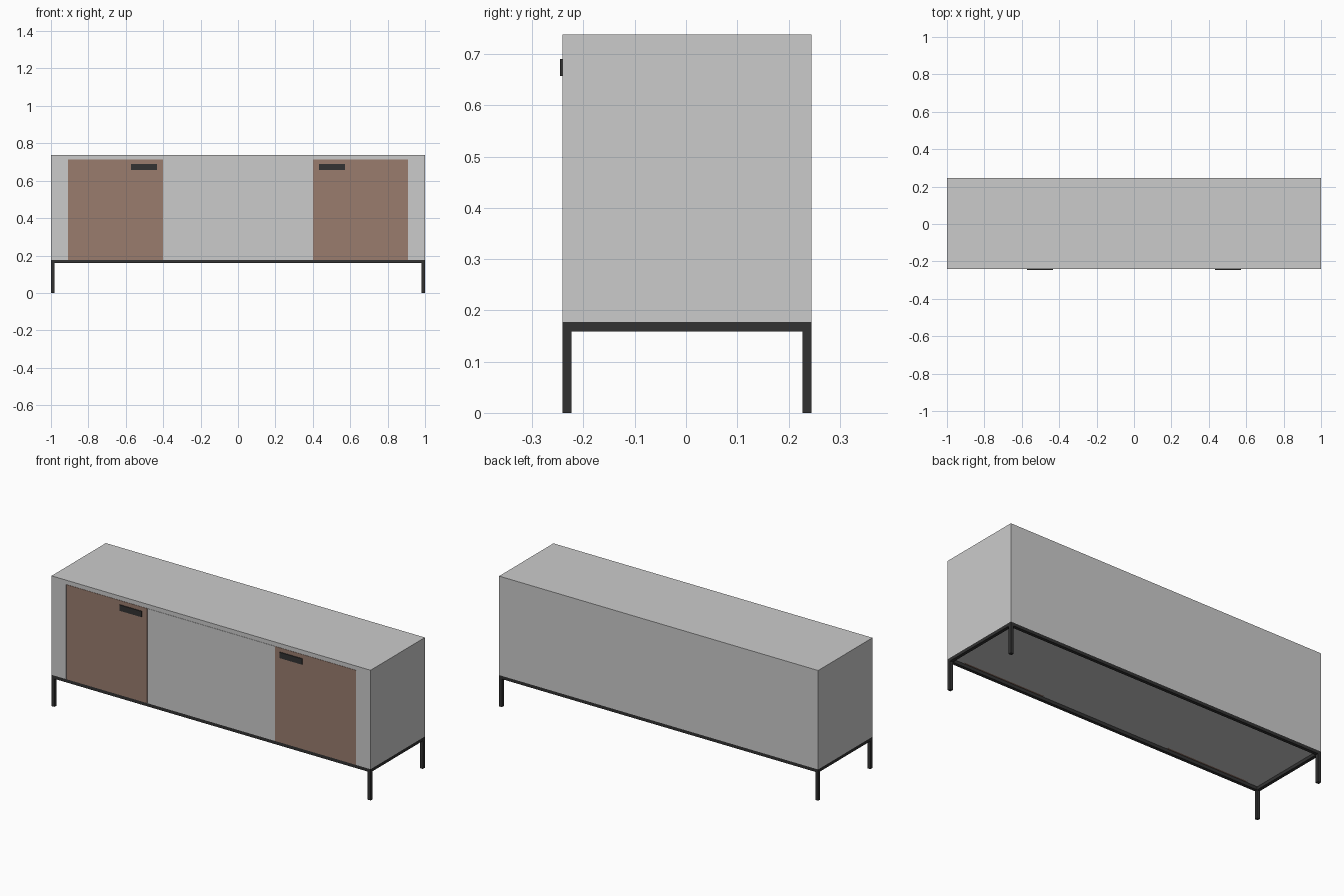
import bpy, bmesh

if "Cube" in bpy.data.objects:
    bpy.data.objects.remove(bpy.data.objects["Cube"])


def mat(name, rgb):
    m = bpy.data.materials.new(name)
    m.diffuse_color = (*rgb, 1)
    m.use_nodes = True
    m.node_tree.nodes["Principled BSDF"].inputs["Base Color"].default_value = m.diffuse_color
    return m


WHITE = mat("pale_grey", (0.6, 0.6, 0.6))
BROWN = mat("warm_brown", (0.32, 0.2, 0.155))
BLACK = mat("black_metal", (0.032, 0.032, 0.032))


def boxes(name, material, *ranges):
    """One object made of boxes, each given as (x0, x1, y0, y1, z0, z1)."""
    bm = bmesh.new()
    for x0, x1, y0, y1, z0, z1 in ranges:
        verts = bmesh.ops.create_cube(bm, size=1)["verts"]
        for v in verts:
            v.co = (x1 if v.co.x > 0 else x0,
                    y1 if v.co.y > 0 else y0,
                    z1 if v.co.z > 0 else z0)
    me = bpy.data.meshes.new(name)
    bm.to_mesh(me)
    bm.free()
    me.materials.append(material)
    ob = bpy.data.objects.new(name, me)
    bpy.context.collection.objects.link(ob)
    return ob


F, B = -0.241, 0.245         # front and back of the cabinet
Z0, Z1 = 0.177, 0.738        # bottom and top of the cabinet
DZ0, DZ1 = 0.177, 0.714      # door height range
T = 0.018                    # metal bar thickness
D = F + 0.028                # back face of the doors

# Cabinet body: a solid core behind the doors with a frame around them
boxes("cabinet_core", WHITE, (-0.91, 0.91, D, B, Z0, DZ1))
boxes("cabinet_top", WHITE, (-1, 1, F, B, DZ1, Z1))
for side, s in (("left", -1), ("right", 1)):
    x0, x1 = sorted((s * 0.91, s * 1.0))
    boxes(side + "_side", WHITE, (x0, x1, F, B, Z0, DZ1))

    # Outer brown door
    x0, x1 = sorted((s * 0.402, s * 0.908))
    boxes(side + "_door", BROWN, (x0, x1, F, D, DZ0, DZ1 - 0.001))

    # Door handle
    x0, x1 = sorted((s * 0.433, s * 0.572))
    boxes(side + "_handle", BLACK, (x0, x1, F - 0.005, F + 0.002, 0.657, 0.690))

# Middle panel
boxes("middle_panel", WHITE, (-0.4, 0.4, F, D, DZ0, DZ1 - 0.001))

# Metal base: rectangular ring of rails and four legs
boxes("base_rails", BLACK,
      (-1, 1, F, F + T, Z0 - T, Z0),
      (-1, 1, B - T, B, Z0 - T, Z0),
      (-1, -1 + T, F + T, B - T, Z0 - T, Z0),
      (1 - T, 1, F + T, B - T, Z0 - T, Z0))
for side, x in (("left", -1), ("right", 1 - T)):
    for end, y in (("front", F), ("back", B - T)):
        boxes(f"{side}_{end}_leg", BLACK, (x, x + T, y, y + T, 0, Z0 - T))
